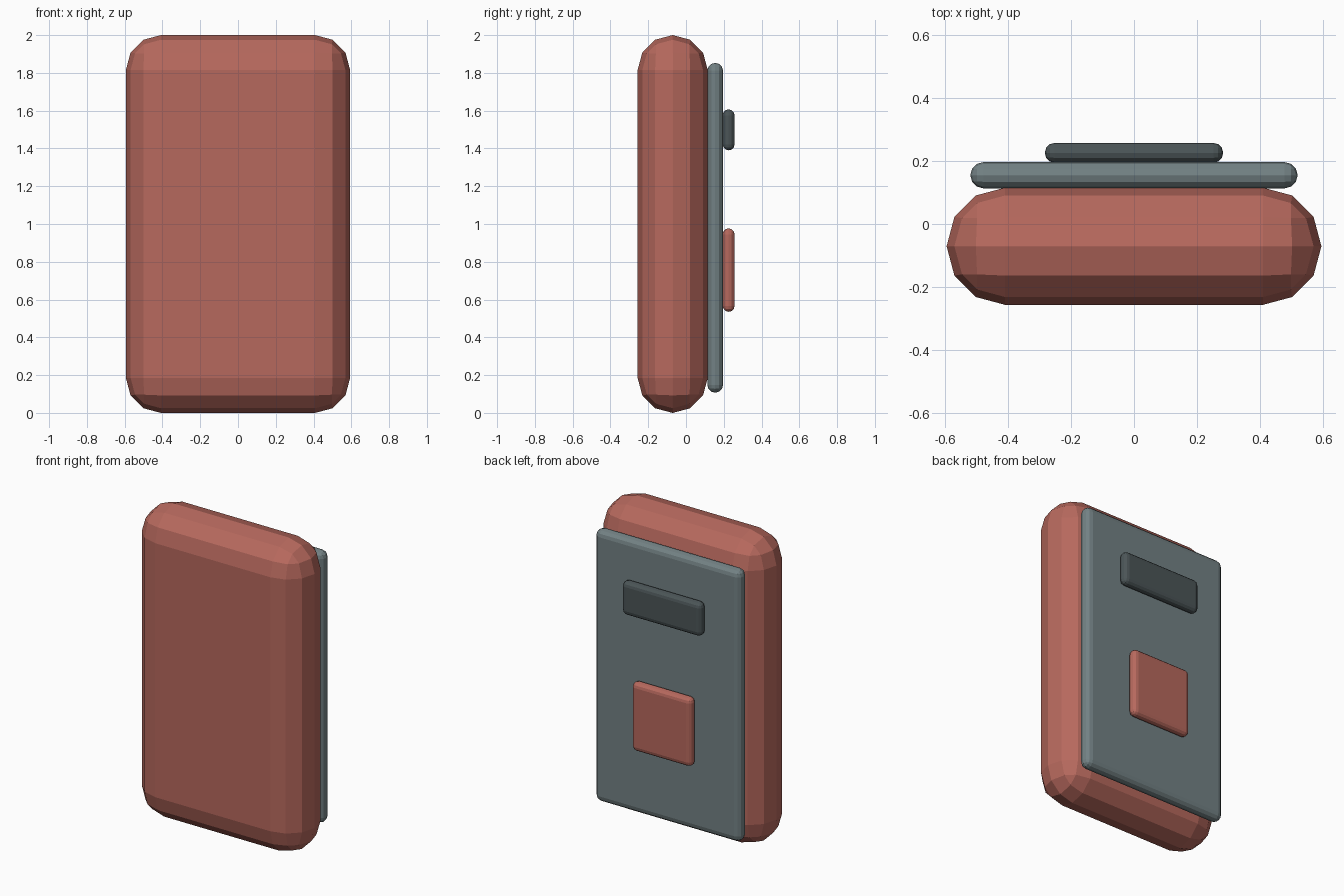
import bpy

if "Cube" in bpy.data.objects:
    bpy.data.objects.remove(bpy.data.objects["Cube"])


def material(name, color):
    m = bpy.data.materials.new(name)
    m.diffuse_color = (*color, 1)
    m.use_nodes = True
    m.node_tree.nodes["Principled BSDF"].inputs["Base Color"].default_value = m.diffuse_color
    return m


red = material("red", (0.47, 0.14, 0.11))
slate = material("slate", (0.17, 0.22, 0.23))
dark = material("dark", (0.07, 0.09, 0.095))


def slab(name, width, y0, y1, z0, z1, mat):
    """Upright slab, centred on x, with fully rounded faceted rims."""
    bpy.ops.mesh.primitive_cube_add(size=1, location=(0, (y0 + y1) / 2, (z0 + z1) / 2))
    ob = bpy.context.object
    ob.name = name
    ob.scale = (width, y1 - y0, z1 - z0)
    bpy.ops.object.transform_apply(location=False, rotation=False, scale=True)
    bevel = ob.modifiers.new("rounded_rim", 'BEVEL')
    bevel.width = (y1 - y0) * 0.498
    bevel.segments = 3
    bevel.limit_method = 'NONE'
    ob.data.materials.append(mat)
    return ob


# Thick rounded body
slab("body", 1.187, -0.256, 0.115, 0.0, 2.0, red)
# Thin plate on the back
slab("back_panel", 1.037, 0.113, 0.196, 0.107, 1.853, slate)
# Raised pads on the plate
slab("upper_pad", 0.565, 0.194, 0.257, 1.39, 1.607, dark)
slab("lower_pad", 0.425, 0.194, 0.257, 0.535, 0.977, red)
